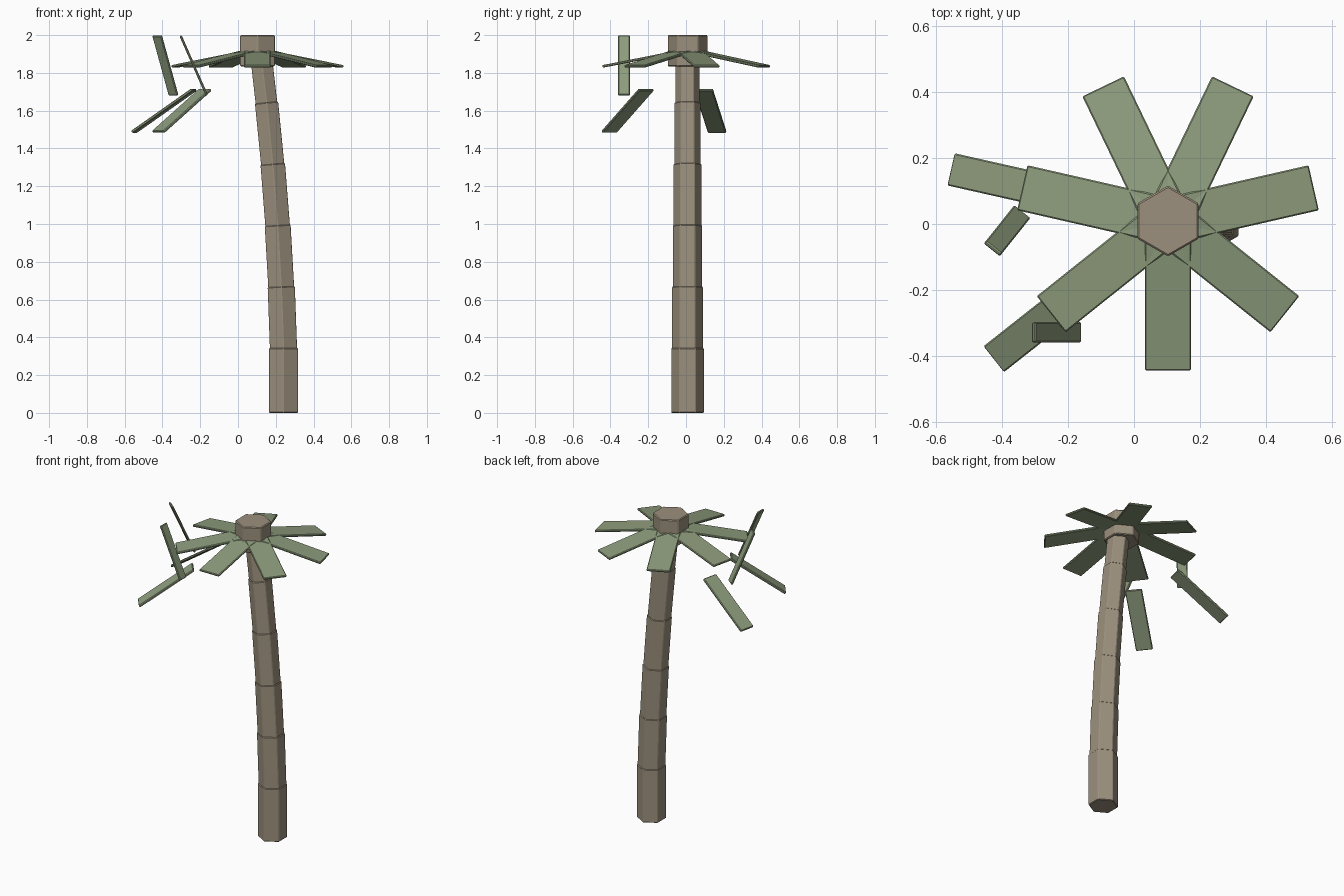
import bpy, bmesh, math
from mathutils import Vector, Matrix

if "Cube" in bpy.data.objects:
    bpy.data.objects.remove(bpy.data.objects["Cube"])


def material(name, rgb):
    m = bpy.data.materials.new(name)
    m.diffuse_color = (*rgb, 1)
    m.use_nodes = True
    m.node_tree.nodes["Principled BSDF"].inputs["Base Color"].default_value = m.diffuse_color
    return m


BARK = material("bark_taupe", (0.33, 0.28, 0.205))
LEAF = material("leaf_sage", (0.27, 0.335, 0.205))


def finish(bm, name, mat, bevel):
    bmesh.ops.recalc_face_normals(bm, faces=bm.faces)
    mesh = bpy.data.meshes.new(name)
    bm.to_mesh(mesh)
    bm.free()
    mesh.materials.append(mat)
    ob = bpy.data.objects.new(name, mesh)
    bpy.context.collection.objects.link(ob)
    mod = ob.modifiers.new("edge_bevel", 'BEVEL')
    mod.width = bevel
    mod.segments = 1
    return ob


def hex_column(name, low, high, radius, bevel):
    """Hexagonal prism between two points, corners towards +y and -y."""
    low, high = Vector(low), Vector(high)
    axis = high - low
    lean = math.atan2(axis.x, axis.z)
    bm = bmesh.new()
    bmesh.ops.create_cone(
        bm, cap_ends=True, segments=6, radius1=radius, radius2=radius,
        depth=axis.length,
        matrix=Matrix.Translation((low + high) / 2) @ Matrix.Rotation(lean, 4, 'Y'))
    # put corners on the y axis whatever the primitive's starting angle
    first = bm.verts[:][0].co - low
    if abs(first.y) < radius * 0.2 or abs(abs(first.y) - radius * 0.866) < radius * 0.05:
        turn = Matrix.Rotation(math.radians(30), 3, axis.normalized())
        bmesh.ops.rotate(bm, verts=bm.verts, cent=low, matrix=turn)
    return finish(bm, name, BARK, bevel)


def plank(name, start, end, width, thick):
    """Flat frond from start to end, its width kept level."""
    start, end = Vector(start), Vector(end)
    along = (end - start).normalized()
    side = Vector((0, 0, 1)).cross(along).normalized()
    up = along.cross(side)
    rot = Matrix((along, side, up)).transposed().to_4x4()
    size = Matrix.Diagonal(((end - start).length, width, thick, 1))
    bm = bmesh.new()
    bmesh.ops.create_cube(bm, size=1,
                          matrix=Matrix.Translation((start + end) / 2) @ rot @ size)
    return finish(bm, name, LEAF, 0.004)


# Curved trunk of stacked segments, each slimmer and leaning further
Y = 0.008
joints = [(0.241, 0.003), (0.241, 0.34), (0.229, 0.665), (0.210, 0.99),
          (0.184, 1.315), (0.151, 1.64), (0.117, 1.93)]
radii = [0.088, 0.083, 0.079, 0.075, 0.071, 0.066]
for i, r in enumerate(radii):
    (x0, z0), (x1, z1) = joints[i], joints[i + 1]
    hex_column(f"trunk_segment_{i + 1}", (x0, Y, z0 - 0.003), (x1, Y, z1 + 0.003), r, 0.004)

# Crown hub
HX, HY = 0.103, 0.009
hex_column("crown_hub", (HX, HY, 1.835), (HX, HY, 2.0), 0.107, 0.005)

# Seven drooping fronds around the hub
STEP = math.tau / 7
for i in range(7):
    a = -math.pi / 2 + i * STEP
    d = Vector((math.cos(a), math.sin(a), 0))
    c = Vector((HX, HY, 0))
    plank(f"frond_{i + 1}", c + d * 0.04 + Vector((0, 0, 1.915)),
          c + d * 0.452 + Vector((0, 0, 1.834)), 0.14, 0.014)

# Detached fronds floating beside the crown
plank("loose_frond_low_front", (-0.172, -0.210, 1.712), (-0.423, -0.408, 1.487), 0.10, 0.015)
plank("loose_frond_low_back", (-0.232, 0.093, 1.712), (-0.552, 0.165, 1.487), 0.10, 0.015)
plank("loose_frond_steep_front", (-0.304, -0.328, 1.997), (-0.165, -0.328, 1.681), 0.062, 0.013)
plank("loose_frond_steep_back", (-0.428, -0.075, 1.997), (-0.341, 0.034, 1.681), 0.062, 0.013)
